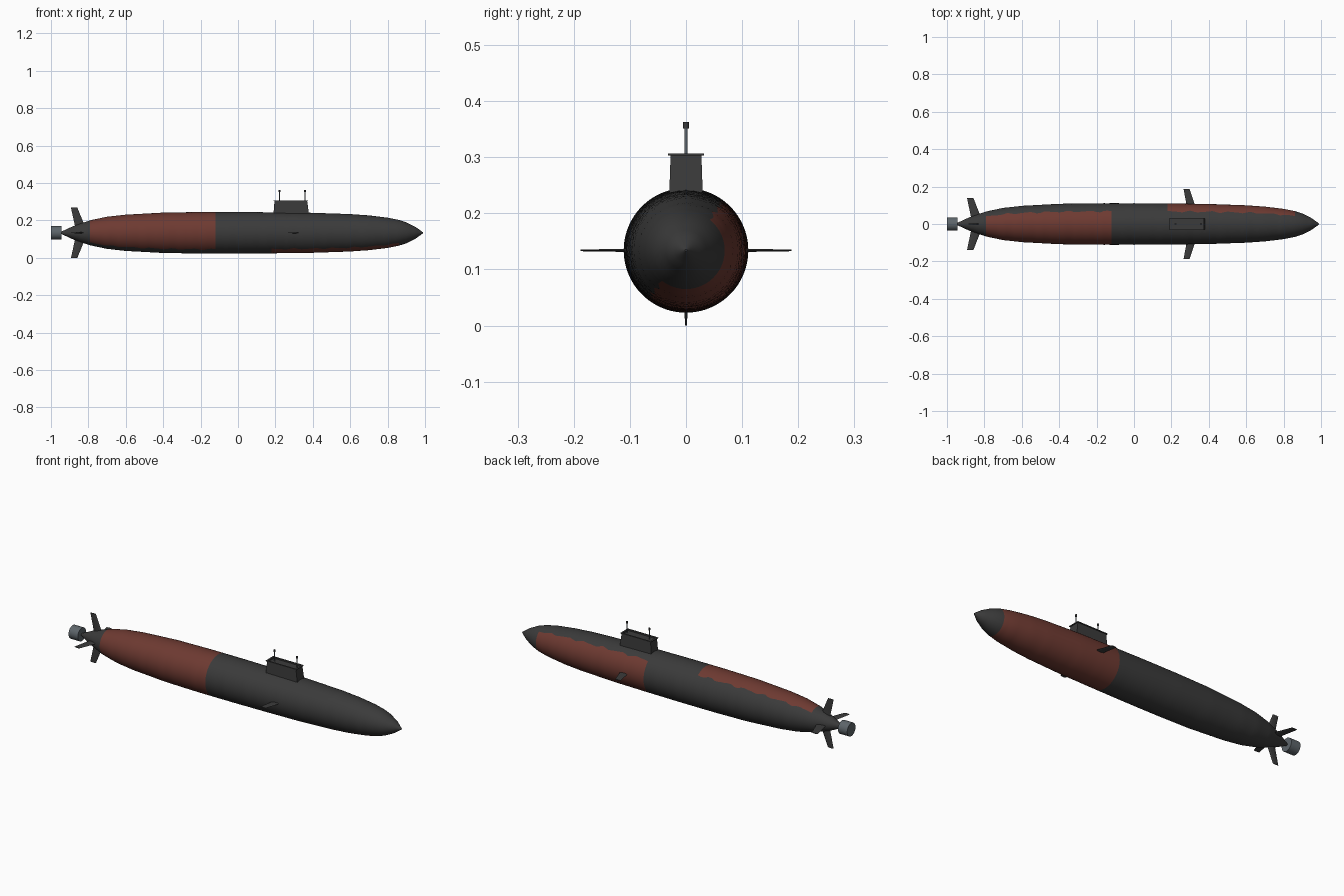
import bpy, bmesh, math
from mathutils import Matrix

if "Cube" in bpy.data.objects:
    bpy.data.objects.remove(bpy.data.objects["Cube"])

ZC = 0.134  # height of the hull axis


def material(name, rgb):
    m = bpy.data.materials.new(name)
    m.diffuse_color = (*rgb, 1)
    m.use_nodes = True
    m.node_tree.nodes["Principled BSDF"].inputs["Base Color"].default_value = m.diffuse_color
    return m


DARK = material("dark_grey", (0.043, 0.043, 0.043))
RED = material("dull_red", (0.155, 0.042, 0.031))
STEEL = material("blue_grey", (0.11, 0.13, 0.145))


def finish(name, bm, mats, smooth=None):
    bmesh.ops.recalc_face_normals(bm, faces=bm.faces)
    me = bpy.data.meshes.new(name)
    bm.to_mesh(me)
    bm.free()
    ob = bpy.data.objects.new(name, me)
    bpy.context.collection.objects.link(ob)
    for m in mats:
        me.materials.append(m)
    if smooth:
        bpy.context.view_layer.objects.active = ob
        bpy.ops.object.select_all(action='DESELECT')
        ob.select_set(True)
        bpy.ops.object.shade_smooth_by_angle(angle=math.radians(smooth))
    return ob


def cylinder(name, loc, r, depth, mat, along_x=False, sides=16):
    bm = bmesh.new()
    m = Matrix.Translation(loc)
    if along_x:
        m = m @ Matrix.Rotation(math.pi / 2, 4, 'Y')
    bmesh.ops.create_cone(bm, cap_ends=True, segments=sides, radius1=r,
                          radius2=r, depth=depth, matrix=m)
    return finish(name, bm, [mat], 40)


# Hull: lathe along x; its columns sway so the paint edge is wavy
PROFILE = [(-0.945, 0.006), (-0.88, 0.036), (-0.79, 0.067), (-0.7, 0.086),
           (-0.6, 0.097), (-0.4, 0.108), (-0.2, 0.111), (0.0, 0.111),
           (0.2, 0.1095), (0.4, 0.107), (0.6, 0.1), (0.7, 0.093), (0.8, 0.081),
           (0.86, 0.069), (0.9, 0.056), (0.95, 0.031), (0.99, 0.002)]
SEAMS = [-0.79, -0.12, 0.18, 0.86]
N = 48
START = math.radians(52.5)


def radius(x):
    for (x0, r0), (x1, r1) in zip(PROFILE, PROFILE[1:]):
        if x <= x1:
            return r0 + (r1 - r0) * (x - x0) / (x1 - x0)
    return PROFILE[-1][1]


def build_hull():
    xs = sorted({round(-0.94 + 0.02 * i, 3) for i in range(97)}
                | set(SEAMS) | {p[0] for p in PROFILE})
    bm = bmesh.new()
    rings = []
    for x in xs:
        r = radius(x)
        sway = 0.045 * math.sin(58 * x) + 0.025 * math.sin(97 * x + 1)
        ring = []
        for j in range(N):
            a = START + sway + 2 * math.pi * j / N
            ring.append(bm.verts.new((x, r * math.cos(a), ZC + r * math.sin(a))))
        rings.append(ring)
    for i in range(len(xs) - 1):
        xm = (xs[i] + xs[i + 1]) / 2
        stern = SEAMS[0] < xm < SEAMS[1]
        bow = SEAMS[2] < xm < SEAMS[3]
        for j in range(N):
            k = (j + 1) % N
            f = bm.faces.new((rings[i][j], rings[i][k], rings[i + 1][k], rings[i + 1][j]))
            # Red covers one half astern and the opposite half at the bow
            f.material_index = int((stern and j < N // 2) or (bow and j >= N // 2))
    bm.faces.new(rings[0])
    bm.faces.new(rings[-1])
    finish("hull", bm, [DARK, RED], 30)


build_hull()


# Fins: swept lens-section blades, turned about the hull axis
def fin(name, turn, root, tip, y0, y1, t0, t1):
    bm = bmesh.new()
    rot = Matrix.Translation((0, 0, ZC)) @ Matrix.Rotation(turn, 4, 'X')
    ends = []
    for (xa, xb), y, t in ((root, y0, t0), (tip, y1, t1)):
        c = xb - xa
        pts = [(xa, 0), (xa + c * 0.35, -t), (xa + c * 0.75, -t),
               (xb, 0), (xb - c * 0.25, t), (xa + c * 0.35, t)]
        ends.append([bm.verts.new(rot @ Matrix.Translation((x, y, z)).to_translation())
                     for x, z in pts])
    a, b = ends
    for i in range(6):
        k = (i + 1) % 6
        bm.faces.new((a[i], a[k], b[k], b[i]))
    bm.faces.new(a)
    bm.faces.new(b)
    finish(name, bm, [DARK])


for i in range(4):
    fin(f"stern_fin_{i + 1}", i * math.pi / 2, (-0.868, -0.812), (-0.893, -0.859),
        0.02, 0.134 if i % 2 else 0.14, 0.004, 0.002)
for side, turn in (("back", 0), ("front", math.pi)):
    fin(f"bow_plane_{side}", turn, (0.283, 0.33), (0.265, 0.297),
        0.09, 0.188, 0.003, 0.0015)


# Sail: tapered box with a thin lip and a recessed top
def build_sail():
    bm = bmesh.new()
    levels = [(0.188, 0.382, 0.0305, 0.215), (0.195, 0.37, 0.0275, 0.303),
              (0.19, 0.375, 0.032, 0.303), (0.19, 0.375, 0.032, 0.307),
              (0.2, 0.366, 0.025, 0.307), (0.2, 0.366, 0.025, 0.3)]
    rings = [[bm.verts.new(p) for p in ((a, -w, z), (b, -w, z), (b, w, z), (a, w, z))]
             for a, b, w, z in levels]
    for lo, hi in zip(rings, rings[1:]):
        for i in range(4):
            k = (i + 1) % 4
            bm.faces.new((lo[i], lo[k], hi[k], hi[i]))
    bm.faces.new(rings[0])
    bm.faces.new(rings[-1])
    finish("sail", bm, [DARK])


build_sail()

# Masts with small heads
for n, x in (("aft", 0.222), ("fore", 0.358)):
    cylinder(f"mast_{n}", (x, 0, 0.325), 0.0027, 0.06, STEEL, sides=10)
    cylinder(f"mast_head_{n}", (x, 0, 0.357), 0.005, 0.011, DARK, sides=10)

# Propulsor duct and its shaft
cylinder("propulsor_duct", (-0.972, 0, ZC), 0.036, 0.056, STEEL, True, 24)
cylinder("propulsor_shaft", (-0.945, 0, ZC), 0.006, 0.04, STEEL, True, 12)
